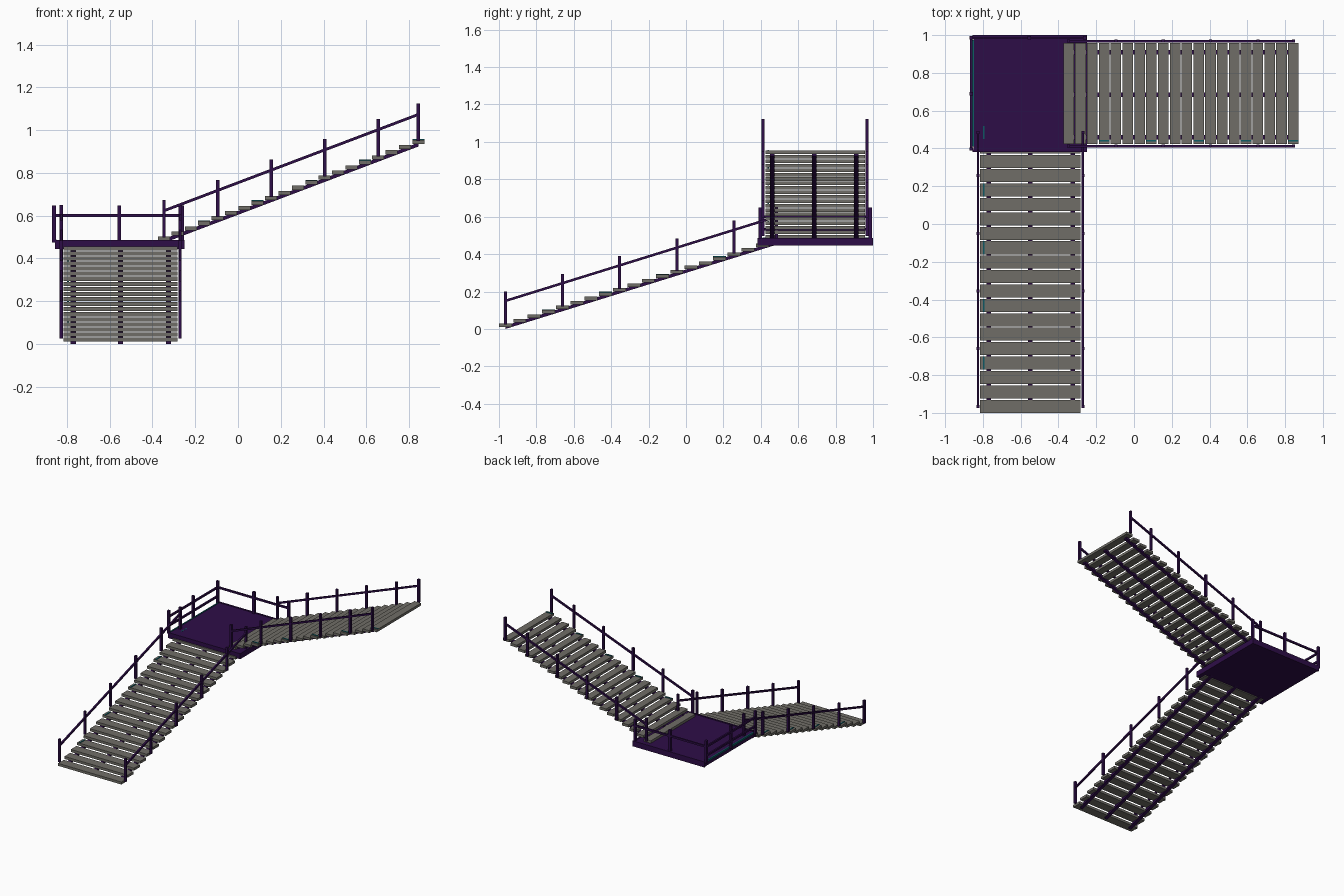
import bpy, bmesh

if "Cube" in bpy.data.objects:
    bpy.data.objects.remove(bpy.data.objects["Cube"])


def material(name, rgb):
    m = bpy.data.materials.new(name)
    m.diffuse_color = (*rgb, 1)
    m.use_nodes = True
    m.node_tree.nodes["Principled BSDF"].inputs["Base Color"].default_value = m.diffuse_color
    return m


GREY = material("weathered grey", (0.16, 0.154, 0.135))
PURPLE = material("dark purple", (0.027, 0.004, 0.064))
TEAL = material("teal light", (0.004, 0.11, 0.13))


def make(name, mat, bars):
    """Each bar: axis, run start/end, lateral min/max, (z low, z high) at both ends."""
    bm = bmesh.new()
    for axis, r0, r1, l0, l1, za, zb in bars:
        def pt(r, l, z):
            return bm.verts.new((r, l, z) if axis == "x" else (l, r, z))
        side = [[pt(r0, l, za[0]), pt(r1, l, zb[0]), pt(r1, l, zb[1]), pt(r0, l, za[1])]
                for l in (l0, l1)]
        bm.faces.new(side[0])
        bm.faces.new(side[1][::-1])
        for i in range(4):
            j = (i + 1) % 4
            bm.faces.new((side[0][j], side[0][i], side[1][i], side[1][j]))
    bmesh.ops.recalc_face_normals(bm, faces=bm.faces)
    me = bpy.data.meshes.new(name)
    bm.to_mesh(me)
    bm.free()
    me.materials.append(mat)
    ob = bpy.data.objects.new(name, me)
    bpy.context.collection.objects.link(ob)
    return ob


def box(axis, r0, r1, l0, l1, z0, z1):
    return (axis, r0, r1, l0, l1, (z0, z1), (z0, z1))


STEPS, RISE = 20, 0.0237


def flight(name, axis, start, pitch, depth, lat, z_top, rail_lat, stringers, light_lat):
    run = lambda i: start + i * pitch
    top = lambda i: z_top + i * RISE
    end = STEPS - 1
    # treads
    make(name + "_treads", GREY,
         [box(axis, run(i) - depth / 2, run(i) + depth / 2, *lat, top(i) - 0.019, top(i))
          for i in range(STEPS)])
    # sloping stringers under the treads
    make(name + "_stringers", PURPLE,
         [(axis, run(0), run(end), s - 0.012, s + 0.012,
           (top(0) - 0.03, top(0) - 0.012), (top(end) - 0.03, top(end) - 0.012))
          for s in stringers])
    # posts and handrails on both sides
    w = 0.008
    for tag, l in zip(("a", "b"), rail_lat):
        make(f"{name}_posts_{tag}", PURPLE,
             [box(axis, run(i) - w, run(i) + w, l - w, l + w, top(i) - 0.005, top(i) + 0.17)
              for i in (0, 4, 8, 12, 16, 19)])
        make(f"{name}_handrail_{tag}", PURPLE,
             [(axis, run(0), run(end), l - 0.006, l + 0.006,
               (top(0) + 0.113, top(0) + 0.127), (top(end) + 0.113, top(end) + 0.127))])
    # step lights on every fourth tread
    make(name + "_step_lights", TEAL,
         [box(axis, run(i) - depth / 2, run(i) + depth / 2, light_lat - 0.004, light_lat + 0.004,
              top(i) - 0.001, top(i) + 0.004) for i in range(3, STEPS, 4)])


flight("lower_flight", "y", -0.965, 0.0763, 0.069, (-0.815, -0.282), 0.03,
       (-0.826, -0.271), (-0.77, -0.55, -0.325), -0.795)
flight("upper_flight", "x", -0.346, 0.0626, 0.056, (0.424, 0.957), 0.503,
       (0.412, 0.968), (0.46, 0.685, 0.91), 0.44)

# landing deck with a slim fascia around its edge
make("landing_deck", PURPLE, [box("x", -0.85, -0.255, 0.39, 0.995, 0.445, 0.484)])
make("landing_fascia", PURPLE, [
    box("x", -0.855, -0.25, 0.382, 0.395, 0.445, 0.487),
    box("x", -0.855, -0.25, 0.987, 1.0, 0.445, 0.487),
    box("y", 0.395, 0.987, -0.262, -0.25, 0.445, 0.487)])

# landing guard rails: double on the left, single along the back
make("landing_posts", PURPLE,
     [box("x", x - 0.009, x + 0.009, y - 0.009, y + 0.009, 0.475, 0.648)
      for x, y in ((-0.861, 0.397), (-0.861, 0.69), (-0.861, 0.985),
                   (-0.555, 0.985), (-0.261, 0.985))])
make("landing_left_rails", PURPLE,
     [box("y", 0.397, 0.985, -0.867, -0.855, z - 0.007, z + 0.007) for z in (0.6, 0.532)])
make("landing_back_rail", PURPLE, [box("x", -0.861, -0.261, 0.979, 0.991, 0.593, 0.607)])

# light strip along the left edge of the landing
make("landing_light_strip", TEAL, [box("y", 0.41, 0.975, -0.857, -0.848, 0.474, 0.488)])
